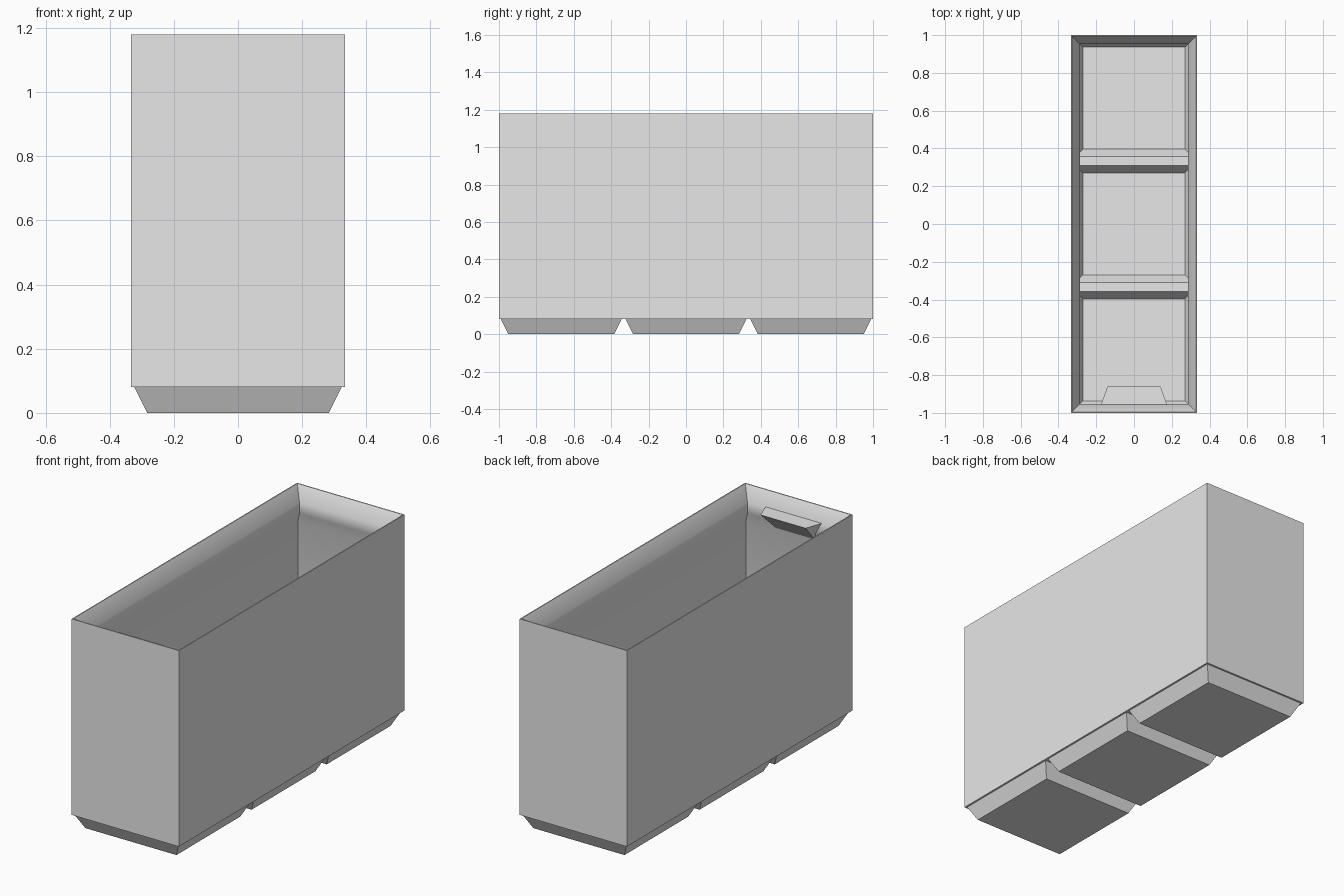
import bpy, bmesh, math

cube = bpy.data.objects.get("Cube")
if cube:
    bpy.data.objects.remove(cube, do_unlink=True)

grey = bpy.data.materials.new("light_grey")
grey.use_nodes = True
colour = (0.8, 0.8, 0.8, 1)
grey.diffuse_color = colour
grey.node_tree.nodes["Principled BSDF"].inputs["Base Color"].default_value = colour

HALF = 1 / 3          # half of one square cell
BASE = 0.08           # underside of the box
LEDGE = 0.09          # top of the base plate
TOP = 1.18


def ring(bm, hx, hy, z, cy=0):
    corners = [(-1, -1), (1, -1), (1, 1), (-1, 1)]
    return [bm.verts.new((sx * hx, cy + sy * hy, z)) for sx, sy in corners]


def bridge(bm, rings):
    for a, b in zip(rings, rings[1:]):
        for i in range(4):
            j = (i + 1) % 4
            bm.faces.new((a[i], a[j], b[j], b[i]))


def finish(bm, name, smooth=False):
    mesh = bpy.data.meshes.new(name)
    bm.to_mesh(mesh)
    bm.free()
    mesh.materials.append(grey)
    obj = bpy.data.objects.new(name, mesh)
    bpy.context.collection.objects.link(obj)
    if smooth:
        bpy.ops.object.select_all(action="DESELECT")
        obj.select_set(True)
        bpy.context.view_layer.objects.active = obj
        bpy.ops.object.shade_smooth_by_angle(angle=math.radians(30))
    return obj


# Thin walls with an inward sloping lip, as (inset, height) up and over the rim
profile = [(0, BASE), (0, TOP), (0.006, TOP), (0.048, 1.10),
           (0.048, 1.04), (0.015, 0.97), (0.015, LEDGE)]
bm = bmesh.new()
bridge(bm, [ring(bm, HALF - d, 1 - d, z) for d, z in profile])
finish(bm, "bin_walls", smooth=True)

# Three hollow tapered feet, each with its share of the base plate
for n, name in enumerate(("front", "middle", "back")):
    cy = (n - 1) * 2 * HALF
    bm = bmesh.new()
    outside = [ring(bm, h, h, z, cy) for h, z in
               ((0.283, 0), (0.323, BASE), (HALF, BASE))]
    bridge(bm, outside)
    bm.faces.new(outside[0][::-1])
    inside = [ring(bm, h, h, z, cy) for h, z in
              ((HALF, LEDGE), (0.31, LEDGE), (0.27, 0.015))]
    bridge(bm, inside)
    bm.faces.new(inside[-1])
    finish(bm, name + "_foot")

# Small tapered label shelf under the front lip
bm = bmesh.new()
back, front = -0.97, -0.86
points = [(0.18, back, 1.105), (0.14, front, 1.105), (0.12, back, 0.995)]
left = [bm.verts.new(p) for p in points]
right = [bm.verts.new((-x, y, z)) for x, y, z in points]
bm.faces.new(left)
bm.faces.new(right[::-1])
for i in range(3):
    j = (i + 1) % 3
    bm.faces.new((left[j], left[i], right[i], right[j]))
bmesh.ops.recalc_face_normals(bm, faces=bm.faces)
finish(bm, "label_shelf")
